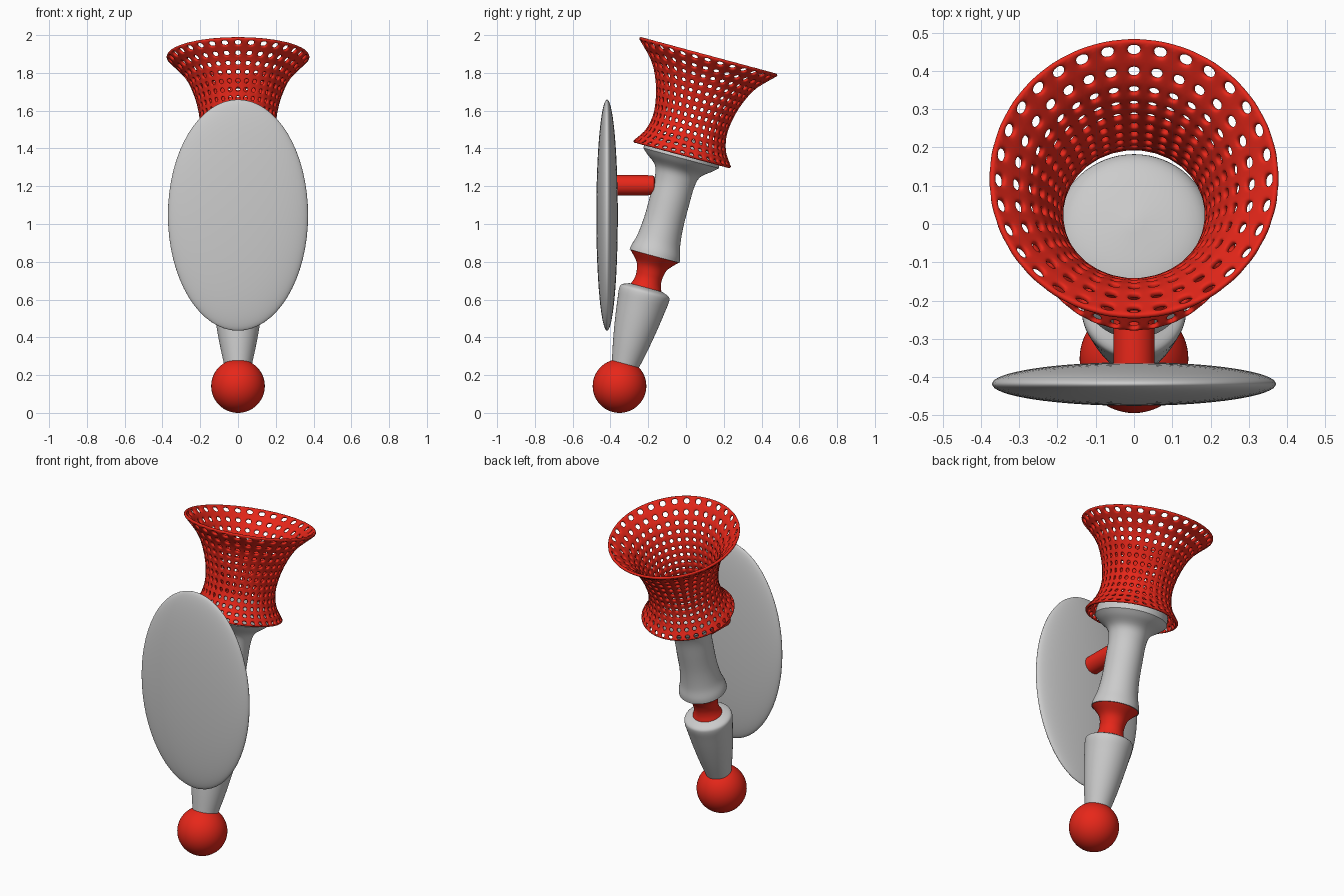
import bpy, bmesh, math
from mathutils import Matrix, Vector

if "Cube" in bpy.data.objects:
    bpy.data.objects.remove(bpy.data.objects["Cube"])

TILT = math.radians(15.1)
BASE = Vector((0, -0.352, 0.142))          # ball centre, start of the tilted axis
AXIS = Matrix.Translation(BASE) @ Matrix.Rotation(-TILT, 4, 'X')

red = bpy.data.materials.new("red")
red.diffuse_color = (0.8, 0.02, 0.01, 1)
red.use_nodes = True
red.node_tree.nodes["Principled BSDF"].inputs["Base Color"].default_value = red.diffuse_color


def finish(name, bm, mat=None, matrix=None, angle=40):
    bmesh.ops.recalc_face_normals(bm, faces=bm.faces)
    me = bpy.data.meshes.new(name)
    bm.to_mesh(me)
    bm.free()
    ob = bpy.data.objects.new(name, me)
    bpy.context.collection.objects.link(ob)
    if matrix:
        ob.matrix_world = matrix
    if mat:
        me.materials.append(mat)
    bpy.ops.object.select_all(action='DESELECT')
    ob.select_set(True)
    bpy.context.view_layer.objects.active = ob
    bpy.ops.object.shade_smooth_by_angle(angle=math.radians(angle))
    return ob


def spline(pts, u):
    """Catmull-Rom point on a list of (radius, height), u in 0..1."""
    f = u * (len(pts) - 1)
    i = min(int(f), len(pts) - 2)
    s = f - i
    b, c = Vector(pts[i]), Vector(pts[i + 1])
    a = Vector(pts[i - 1]) if i > 0 else 2 * b - c
    d = Vector(pts[i + 2]) if i + 2 < len(pts) else 2 * c - b
    return 0.5 * (2 * b + (c - a) * s + (2 * a - 5 * b + 4 * c - d) * s * s
                  + (3 * b - a - 3 * c + d) * s ** 3)


def lathe(name, pts, mat=None, matrix=AXIS, steps=64):
    """Revolve a profile that starts and ends on the axis."""
    bm = bmesh.new()
    vs = [bm.verts.new((r, 0, z)) for r, z in pts]
    es = [bm.edges.new(p) for p in zip(vs, vs[1:])]
    bmesh.ops.spin(bm, geom=vs + es, axis=(0, 0, 1), cent=(0, 0, 0),
                   angle=2 * math.pi, steps=steps)
    bmesh.ops.remove_doubles(bm, verts=bm.verts, dist=1e-5)
    return finish(name, bm, mat, matrix)


def smooth(pts, n=24):
    return [tuple(spline(pts, i / n)) for i in range(n + 1)]


def ellipsoid(name, matrix, mat=None):
    bm = bmesh.new()
    bmesh.ops.create_uvsphere(bm, u_segments=64, v_segments=32, radius=1)
    return finish(name, bm, mat, matrix, 80)


# Ball foot and front oval plate
ellipsoid("ball_foot", Matrix.Translation(BASE) @ Matrix.Scale(0.142, 4), red)
ellipsoid("oval_plate", Matrix.Translation((0, -0.418, 1.047))
          @ Matrix.Diagonal((0.371, 0.057, 0.612, 1)))

# Peg joining plate and body
lathe("plate_peg", [(0, 0), (0.054, 0), (0.054, 0.2), (0.05, 0.24), (0, 0.26)], red,
      Matrix.Translation((0, -0.41, 1.205)) @ Matrix.Rotation(-math.pi / 2, 4, 'X'), 32)

# Lower grey stem
lathe("lower_stem", [(0, 0.1)] + smooth([(0.074, 0.12), (0.097, 0.23), (0.116, 0.34),
      (0.13, 0.44), (0.137, 0.5), (0.128, 0.524), (0.09, 0.54)]) + [(0, 0.54)])

# Red waisted joint
lathe("waist_joint", [(0, 0.52)] + smooth([(0.088, 0.53), (0.073, 0.57), (0.071, 0.61),
      (0.085, 0.66), (0.133, 0.713)]) + [(0, 0.715)], red)

# Upper grey body with flared bowl
lathe("upper_body", [(0, 0.712)] + smooth([(0.137, 0.712), (0.133, 0.74), (0.117, 0.8),
      (0.107, 0.9), (0.106, 1.02), (0.108, 1.12), (0.125, 1.18), (0.18, 1.225),
      (0.207, 1.25)], 40)
      + smooth([(0.207, 1.25), (0.198, 1.31), (0.14, 1.345), (0, 1.365)], 16))

# Perforated basket: every grid cell is a ring of four quads around a hole
COLS, ROWS, BAR = 32, 13, 0.25
PROFILE = [(0.264, 1.266), (0.214, 1.34), (0.194, 1.43), (0.204, 1.525),
           (0.232, 1.62), (0.282, 1.715), (0.378, 1.812)]


def basket_point(c, r):
    rad, z = spline(PROFILE, r / ROWS)
    a = 2 * math.pi * c / COLS
    return (rad * math.cos(a), rad * math.sin(a), z)


bm = bmesh.new()
corners = [[bm.verts.new(basket_point(c + 0.5, r)) for c in range(COLS)]
           for r in range(ROWS + 1)]
for r in range(ROWS):
    for c in range(COLS):
        d = (c + 1) % COLS
        outer = [corners[r][c], corners[r][d], corners[r + 1][d], corners[r + 1][c]]
        inner = [bm.verts.new(basket_point(c + 0.5 + u, r + v))
                 for u, v in ((BAR, BAR), (1 - BAR, BAR), (1 - BAR, 1 - BAR), (BAR, 1 - BAR))]
        for k in range(4):
            m = (k + 1) % 4
            bm.faces.new((outer[k], outer[m], inner[m], inner[k]))
basket = finish("perforated_basket", bm, red, AXIS, 180)
solid = basket.modifiers.new("thickness", 'SOLIDIFY')
solid.thickness = 0.018
solid.offset = 0
sub = basket.modifiers.new("rounding", 'SUBSURF')
sub.levels = sub.render_levels = 2
